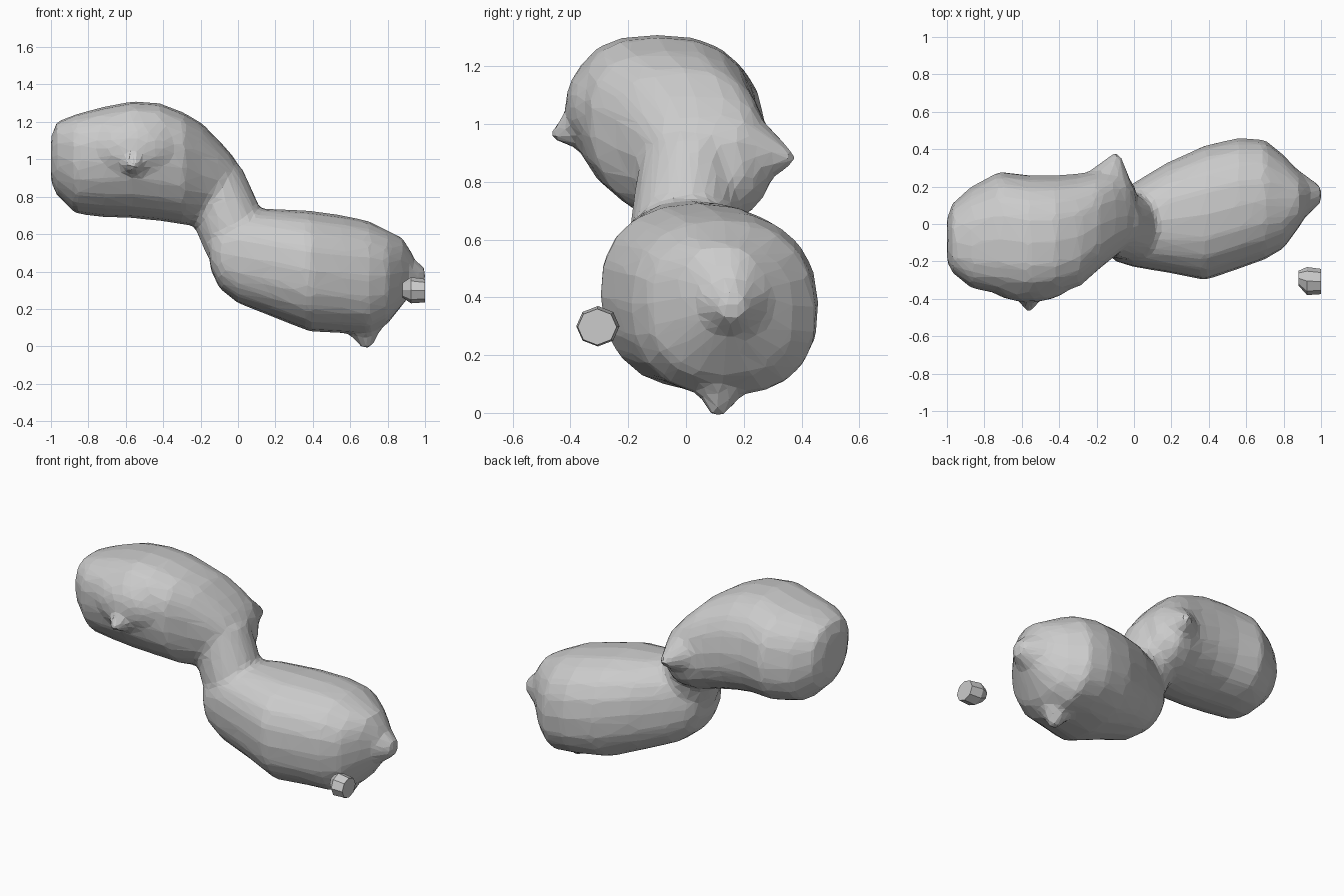
import bpy, bmesh, math
from mathutils import Vector, Matrix

if "Cube" in bpy.data.objects:
    bpy.data.objects.remove(bpy.data.objects["Cube"])


def loft(bm, sections, shear=0.0, top_power=2.3, low_power=2.3, sides=20):
    """Closed skin through rounded sections (x, y_min, y_max, z_min, z_max)."""
    rings = []
    for x, y0, y1, z0, z1 in sections:
        ring = []
        for i in range(sides):
            a = 2 * math.pi * i / sides
            c, s = math.cos(a), math.sin(a)
            power = top_power if s > 0 else low_power
            dy = math.copysign(abs(c) ** (2 / power), c) * (y1 - y0) / 2
            dz = math.copysign(abs(s) ** (2 / power), s) * (z1 - z0) / 2
            ring.append(bm.verts.new((x, (y0 + y1) / 2 + dy + shear * dz, (z0 + z1) / 2 + dz)))
        rings.append(ring)
    for a, b in zip(rings, rings[1:]):
        for i in range(sides):
            j = (i + 1) % sides
            bm.faces.new((a[i], a[j], b[j], b[i]))
    bm.faces.new(rings[0][::-1])
    bm.faces.new(rings[-1])


def cone(bm, base, tip, r0, r1, sides=10):
    """Tapered plug from base to tip."""
    base, tip = Vector(base), Vector(tip)
    d = tip - base
    m = d.to_track_quat('Z', 'Y').to_matrix().to_4x4()
    m.translation = (base + tip) / 2
    bmesh.ops.create_cone(bm, cap_ends=True, segments=sides, radius1=r0, radius2=r1,
                          depth=d.length, matrix=m)


def finish(bm, name):
    bmesh.ops.recalc_face_normals(bm, faces=bm.faces)
    mesh = bpy.data.meshes.new(name)
    bm.to_mesh(mesh)
    bm.free()
    ob = bpy.data.objects.new(name, mesh)
    bpy.context.collection.objects.link(ob)
    return ob


bm = bmesh.new()

# Upper lobe
loft(bm, [(-1.0, -0.20, 0.03, 0.88, 1.12),
          (-0.97, -0.26, 0.11, 0.81, 1.20),
          (-0.87, -0.34, 0.20, 0.71, 1.24),
          (-0.72, -0.37, 0.28, 0.69, 1.28),
          (-0.56, -0.39, 0.26, 0.685, 1.31),
          (-0.42, -0.37, 0.26, 0.67, 1.30),
          (-0.29, -0.33, 0.27, 0.65, 1.25),
          (-0.19, -0.24, 0.29, 0.64, 1.19),
          (-0.10, -0.17, 0.30, 0.66, 1.10),
          (-0.03, -0.11, 0.25, 0.70, 1.02),
          (0.01, -0.04, 0.19, 0.75, 0.96)], shear=-0.12, top_power=2.6, low_power=2.1)

# Lower lobe
loft(bm, [(-0.15, -0.15, 0.10, 0.42, 0.62),
          (-0.10, -0.20, 0.15, 0.31, 0.68),
          (0.0, -0.23, 0.22, 0.23, 0.73),
          (0.18, -0.26, 0.33, 0.16, 0.735),
          (0.38, -0.30, 0.42, 0.08, 0.725),
          (0.56, -0.24, 0.46, 0.07, 0.70),
          (0.70, -0.19, 0.45, 0.06, 0.67),
          (0.80, -0.13, 0.37, 0.12, 0.62),
          (0.88, -0.02, 0.28, 0.22, 0.58),
          (0.93, 0.06, 0.23, 0.29, 0.50)], shear=-0.04, top_power=2.3, low_power=2.4)

# Neck between the lobes
cone(bm, (0.0, -0.02, 0.56), (-0.14, 0.02, 0.88), 0.185, 0.18, 16)

# Swelling on the front of the upper lobe
bmesh.ops.create_icosphere(bm, subdivisions=3, radius=1.0,
                           matrix=Matrix.Translation((-0.56, -0.25, 1.06))
                           @ Matrix.Diagonal((0.27, 0.17, 0.19, 1)))

# Small bumps
cone(bm, (-0.56, -0.32, 1.0), (-0.56, -0.465, 0.96), 0.12, 0.02)
cone(bm, (0.67, 0.12, 0.14), (0.69, 0.11, -0.01), 0.13, 0.025)
cone(bm, (-0.14, 0.20, 0.90), (-0.09, 0.375, 0.88), 0.16, 0.02)
cone(bm, (0.84, 0.15, 0.38), (1.0, 0.16, 0.37), 0.18, 0.045)

# Fuse into one faceted low-poly skin
body = finish(bm, "twin_lobe_body")
fuse = body.modifiers.new("fuse", 'REMESH')
fuse.mode = 'VOXEL'
fuse.voxel_size = 0.022
soften = body.modifiers.new("soften", 'SMOOTH')
soften.factor = 0.5
soften.iterations = 4
facet = body.modifiers.new("facet", 'DECIMATE')
facet.ratio = 0.08

# Loose fragment with a flat outer end
bm = bmesh.new()
loft(bm, [(0.88, -0.33, -0.25, 0.26, 0.34),
          (0.925, -0.38, -0.23, 0.23, 0.37),
          (1.0, -0.375, -0.24, 0.235, 0.36)], top_power=2, low_power=2, sides=8)
finish(bm, "loose_fragment")
